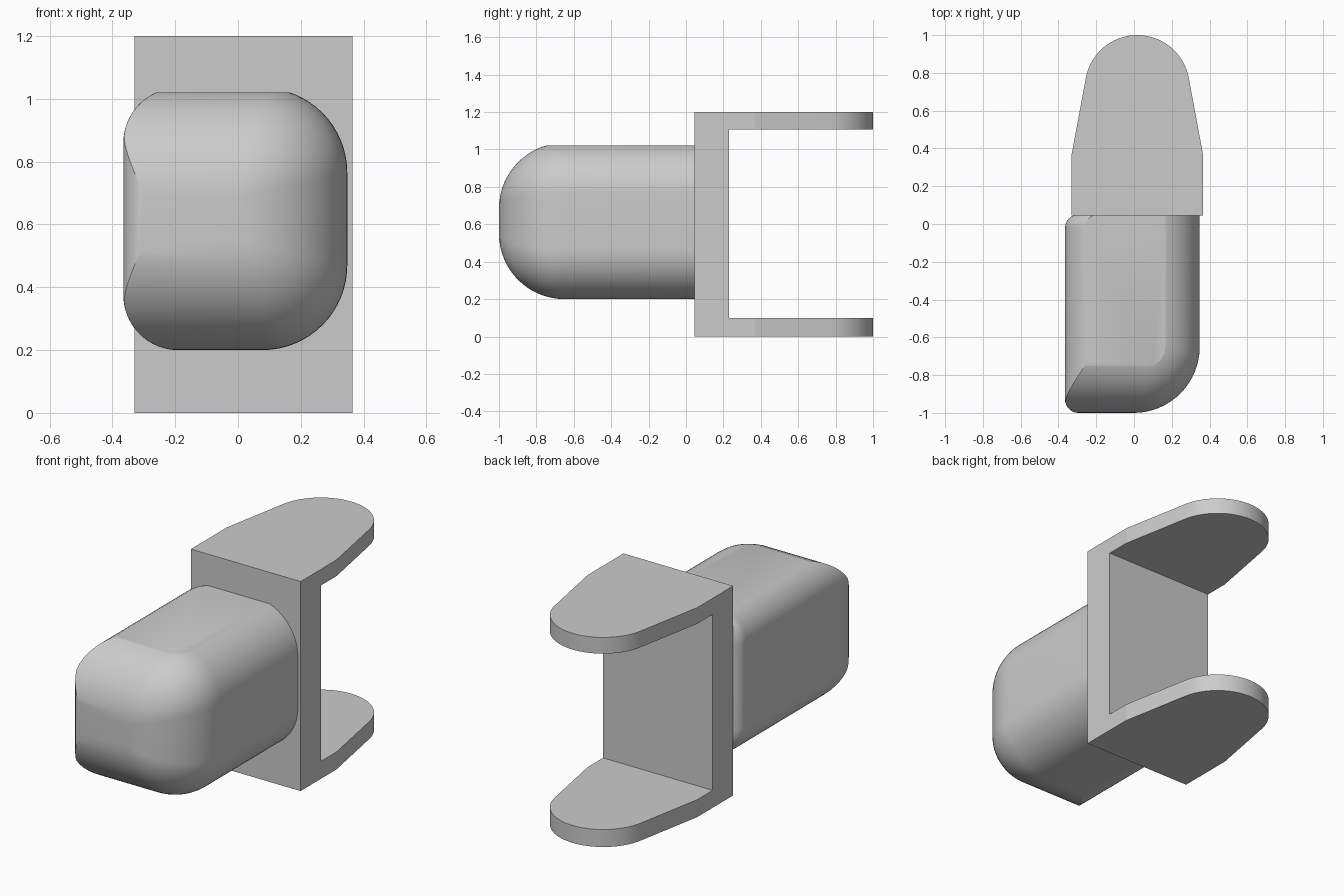
import bpy
import bmesh
from math import asin, cos, sin, pi, radians, sqrt
from mathutils import Vector

if "Cube" in bpy.data.objects:
    bpy.data.objects.remove(bpy.data.objects["Cube"], do_unlink=True)

grey = bpy.data.materials.new("plain_grey")
grey.use_nodes = True
grey.diffuse_color = (0.6, 0.6, 0.6, 1)
grey.node_tree.nodes["Principled BSDF"].inputs["Base Color"].default_value = (0.6, 0.6, 0.6, 1)


def make_object(name, bm):
    bmesh.ops.recalc_face_normals(bm, faces=bm.faces)
    mesh = bpy.data.meshes.new(name)
    bm.to_mesh(mesh)
    bm.free()
    obj = bpy.data.objects.new(name, mesh)
    bpy.context.collection.objects.link(obj)
    mesh.materials.append(grey)
    return obj


def smooth(obj, degrees):
    bpy.ops.object.select_all(action="DESELECT")
    obj.select_set(True)
    bpy.context.view_layer.objects.active = obj
    bpy.ops.object.shade_smooth_by_angle(angle=radians(degrees))


def loft(rings):
    """Skin closed rings of equal length and cap both ends."""
    bm = bmesh.new()
    loops = [[bm.verts.new(p) for p in ring] for ring in rings]
    for a, b in zip(loops, loops[1:]):
        for i in range(len(a)):
            j = (i + 1) % len(a)
            bm.faces.new((a[i], a[j], b[j], b[i]))
    bm.faces.new(loops[0])
    bm.faces.new(loops[-1])
    return bm


# Bracket: tapered, round-nosed outline with the gap between the arms cut out
mid, half, nose = 0.0175, 0.3475, 0.277
start = radians(10.8)
outline = [(mid - half, 0.37), (mid - half, 0.045), (mid + half, 0.045), (mid + half, 0.37)]
steps = 36
for i in range(steps + 1):
    a = start + (pi - 2 * start) * i / steps
    outline.append((mid + nose * cos(a), 1 - nose + nose * sin(a)))
bracket = make_object("bracket", loft([[(x, y, z) for x, y in outline] for z in (0, 1.2)]))

gap = [(-1, 0.23), (1, 0.23), (1, 2), (-1, 2)]
cutter = make_object("gap_cutter", loft([[(x, y, z) for x, y in gap] for z in (0.1, 1.107)]))
cutter.hide_render = True
cut = bracket.modifiers.new("gap", "BOOLEAN")
cut.operation = "DIFFERENCE"
cut.solver = "EXACT"
cut.object = cutter
bpy.context.view_layer.objects.active = bracket
bpy.ops.object.modifier_apply(modifier=cut.name)
bpy.data.objects.remove(cutter, do_unlink=True)
smooth(bracket, 9)

# Rounded block: cross-sections along y, shrinking towards the front
LEFT, RIGHT, BOTTOM, TOP = -0.365, 0.348, 0.2, 1.035
FRONT, BACK = -1.0, 0.05
BIG, SMALL, SOFT_RIGHT, SOFT_LEFT = 0.35, 0.07, 0.27, 0.175
N = 16


def inset(r, depth):
    """How far a fillet of radius r pulls a side in at this depth from the end."""
    return r - sqrt(max(0, r * r - (r - depth) ** 2)) if depth < r else 0


def section(y):
    s = inset(BIG, y - FRONT)
    left = LEFT + max(inset(SMALL, y - FRONT), inset(SMALL, BACK - y))
    right, half_h = RIGHT - s, (TOP - BOTTOM) / 2 - s
    centre = (TOP + BOTTOM) / 2
    rr = SOFT_RIGHT * (1 - s / BIG)
    # right corner follows the shrinking outline, left corner is trimmed by it
    upper = []
    for i in range(N + 1):
        a = pi / 2 * i / N
        upper.append((right - rr + rr * cos(a), half_h - rr + rr * sin(a)))
    arc_base = (TOP - BOTTOM) / 2 - SOFT_LEFT
    end = asin(min(1, max(0, (half_h - arc_base) / SOFT_LEFT)))
    for i in range(N + 1):
        a = end * (1 - i / N)
        upper.append((left + SOFT_LEFT * (1 - cos(a)), min(half_h, arc_base + SOFT_LEFT * sin(a))))
    ring = upper + [(x, -z) for x, z in reversed(upper)]
    return [(x, y, centre + z) for x, z in ring]


angles = [pi / 2 * i / N for i in range(N + 1)]
stations = [FRONT + BIG * (1 - cos(a)) for a in angles]
stations += [BACK - SMALL * (1 - sin(a)) for a in angles[::2]]
bm = loft([section(y) for y in stations])
bmesh.ops.remove_doubles(bm, verts=bm.verts, dist=0.00005)

# Flat trimmed top of the block
result = bmesh.ops.bisect_plane(
    bm, geom=bm.verts[:] + bm.edges[:] + bm.faces[:],
    plane_co=Vector((0, 0, 1.02)), plane_no=Vector((0, 0, 1)), clear_outer=True)
rim = [e for e in result["geom_cut"] if isinstance(e, bmesh.types.BMEdge)]
bmesh.ops.contextual_create(bm, geom=rim)
smooth(make_object("rounded_block", bm), 15)
